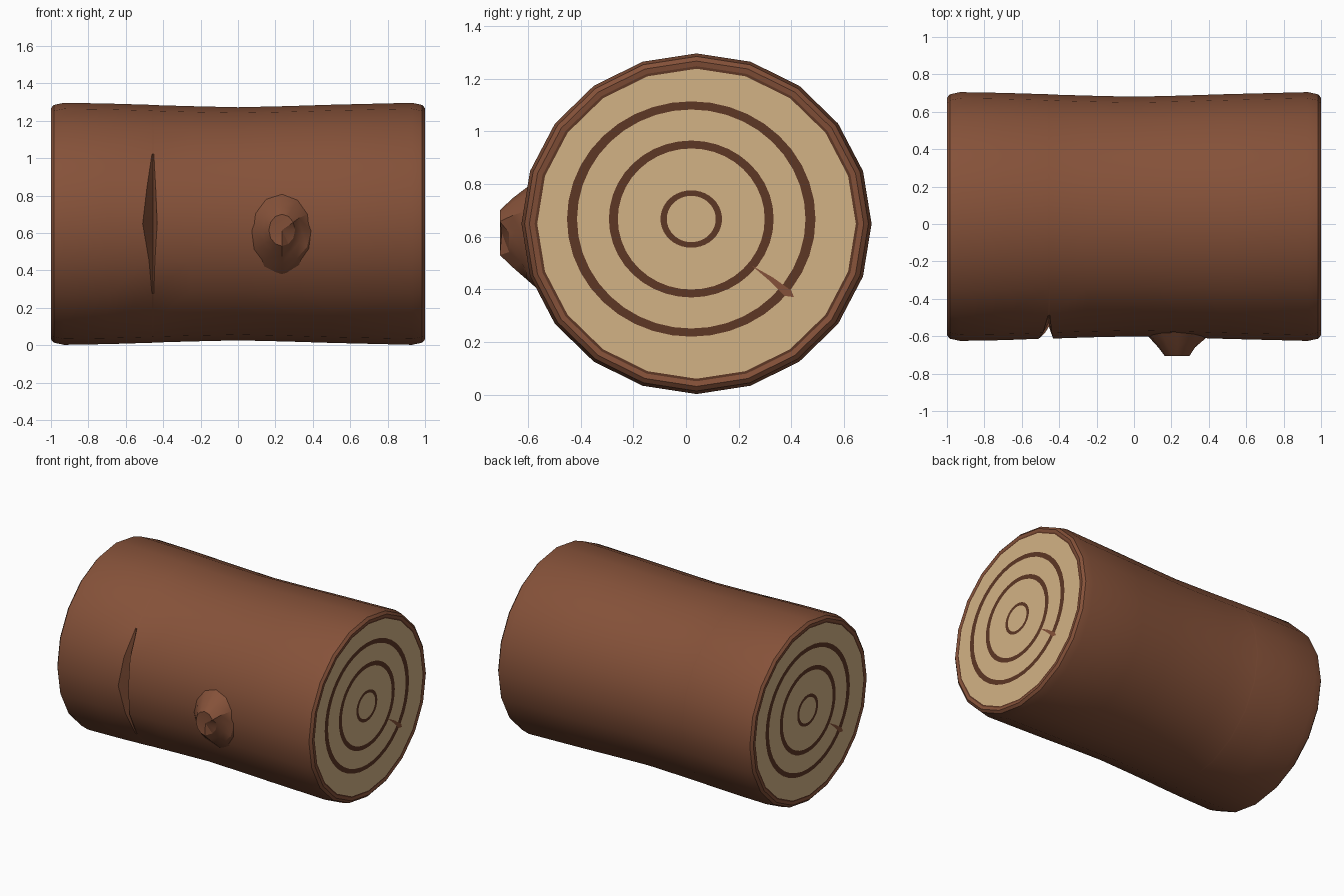
import bpy, bmesh, math

if "Cube" in bpy.data.objects:
    bpy.data.objects.remove(bpy.data.objects["Cube"])

CY, CZ, RY, RZ, SIDES = 0.04, 0.649, 0.665, 0.647, 20


def material(name, rgb):
    m = bpy.data.materials.new(name)
    m.diffuse_color = (*rgb, 1.0)
    m.use_nodes = True
    m.node_tree.nodes["Principled BSDF"].inputs["Base Color"].default_value = m.diffuse_color
    return m


BARK = material("bark brown", (0.235, 0.083, 0.041))
WOOD = material("cut wood tan", (0.65, 0.45, 0.235))
RING = material("growth ring brown", (0.11, 0.038, 0.018))


def finish(bm, name, mats, angle=30):
    me = bpy.data.meshes.new(name)
    bm.to_mesh(me)
    bm.free()
    for m in mats:
        me.materials.append(m)
    ob = bpy.data.objects.new(name, me)
    bpy.context.collection.objects.link(ob)
    bpy.ops.object.select_all(action='DESELECT')
    ob.select_set(True)
    bpy.context.view_layer.objects.active = ob
    bpy.ops.object.shade_smooth_by_angle(angle=math.radians(angle))
    return ob


def bridge(bm, a, b, mat=0):
    n = len(a)
    faces = []
    for i in range(n):
        f = bm.faces.new((a[i], a[(i + 1) % n], b[(i + 1) % n], b[i]))
        f.material_index = mat
        faces.append(f)
    return faces


def outline(scale, i):
    a = 2 * math.pi * i / SIDES
    return CY + RY * scale * math.sin(a), CZ + RZ * scale * math.cos(a)


# Bark: loops along x, slim in the middle, rounded at the ends, with a split at the front
STATIONS = [(-0.996, 0.925, ''), (-1.0, 0.955, ''), (-0.985, 0.982, ''), (-0.93, 1.0, ''),
            (-0.7, 0.994, ''), (-0.46, 0.983, 'left'), (-0.455, 0.982, 'deep'),
            (-0.45, 0.981, 'right'), (-0.25, 0.972, ''), (0.0, 0.963, ''), (0.25, 0.972, ''),
            (0.5, 0.984, ''), (0.93, 1.0, ''), (0.985, 0.982, ''), (1.0, 0.955, ''),
            (0.996, 0.925, '')]
bm = bmesh.new()
loops = []
for x, s, kind in STATIONS:
    loop = []
    for i in range(SIDES):
        y, z = outline(s, i)
        w = max(0.0, 1 - abs(z - 0.68) / 0.32) if y < -0.3 else 0.0
        px = x + {'left': -0.055, 'right': 0.02}.get(kind, 0.0) * w
        if kind == 'deep':
            y += 0.11 * w
        loop.append(bm.verts.new((px, y, z)))
    loops.append(loop)
for a, b in zip(loops, loops[1:]):
    bridge(bm, a, b)
bmesh.ops.recalc_face_normals(bm, faces=bm.faces)
# the tube is open: make sure its sides point outward
top = max(bm.faces, key=lambda f: f.calc_center_median().z)
if top.normal.z < 0:
    bmesh.ops.reverse_faces(bm, faces=bm.faces)
finish(bm, "bark", [BARK])

# Cut ends: concentric bands, alternating wood and growth rings
BANDS = [(0.472, 0.447, 1), (0.434, 0.416, 0), (0.313, 0.298, 1), (0.279, 0.268, 0),
         (0.117, 0.109, 1), (0.093, 0.088, 0)]
N = SIDES * 2
for sign, name in ((1, "right_cut_end"), (-1, "left_cut_end")):
    bm = bmesh.new()

    def place(y, z, x=0.996):
        return bm.verts.new((sign * x, CY + sign * (y - CY), z))

    def rim(scale):
        pts = []
        for k in range(SIDES):
            p, q = outline(scale, k), outline(scale, k + 1)
            pts += [place(*p), place((p[0] + q[0]) / 2, (p[1] + q[1]) / 2)]
        return pts

    prev = rim(0.925)
    inner = rim(0.91)
    bridge(bm, prev, inner, 1)
    prev, mat = inner, 0
    for ry, rz, nxt in BANDS:
        cur = [place(0.02 + ry * math.sin(2 * math.pi * k / N),
                     0.667 + rz * math.cos(2 * math.pi * k / N)) for k in range(N)]
        bridge(bm, prev, cur, mat)
        prev, mat = cur, nxt
    bm.faces.new(prev).material_index = 0
    # short radial crack as a thin plate
    crack = [(0.25, 0.49), (0.33, 0.445), (0.40, 0.395), (0.41, 0.37), (0.375, 0.375), (0.32, 0.43)]
    bm.faces.new([place(y, z, 0.999) for y, z in crack]).material_index = 2
    for f in bm.faces:
        f.normal_update()
        if f.normal.x * sign < 0:
            f.normal_flip()
    finish(bm, name, [WOOD, RING, BARK])

# Broken branch stub on the front, chipped on its lower right
bm = bmesh.new()
KN = 12
loops = []
for y, rx, rz, cz in ((-0.54, 0.20, 0.23, 0.61), (-0.605, 0.155, 0.175, 0.612),
                      (-0.66, 0.105, 0.13, 0.615), (-0.707, 0.07, 0.085, 0.615)):
    loop = []
    for k in range(KN):
        a = 2 * math.pi * k / KN
        chip = y < -0.65 and k in (10, 11, 0)
        loop.append(bm.verts.new((0.235 + rx * math.cos(a), y + (0.035 if chip else 0),
                                  cz + rz * math.sin(a))))
    loops.append(loop)
for a, b in zip(loops, loops[1:]):
    bridge(bm, a, b)
centre = bm.verts.new((0.235, -0.7, 0.615))
for k in range(KN):
    bm.faces.new((loops[-1][k], loops[-1][(k + 1) % KN], centre))
bm.faces.new(loops[0][::-1])
bmesh.ops.recalc_face_normals(bm, faces=bm.faces)
finish(bm, "branch_stub", [BARK])
